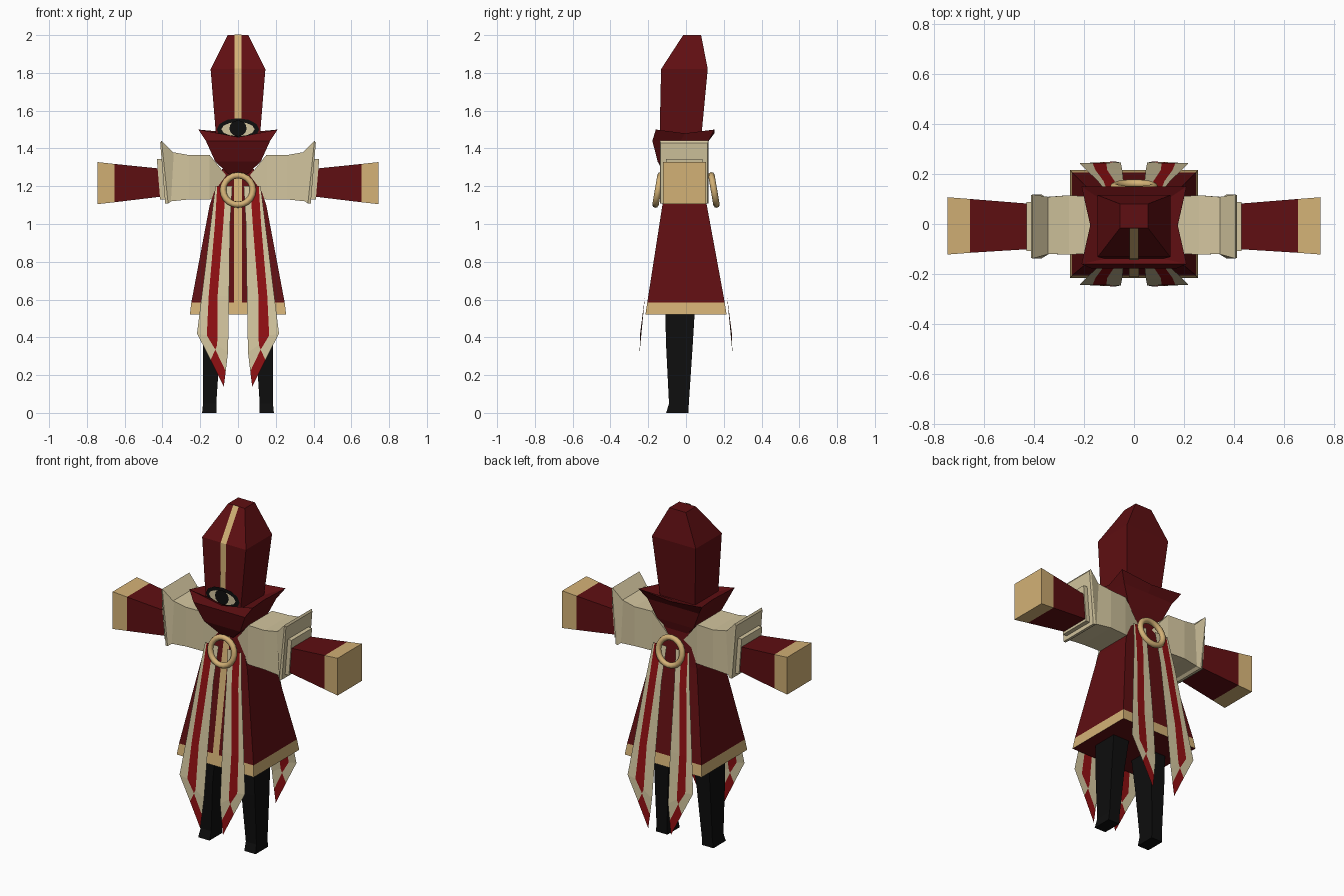
import bpy, bmesh, math

if "Cube" in bpy.data.objects:
    bpy.data.objects.remove(bpy.data.objects["Cube"])

def material(name, rgb):
    m = bpy.data.materials.new(name)
    m.diffuse_color = (*rgb, 1)
    m.use_nodes = True
    m.node_tree.nodes["Principled BSDF"].inputs["Base Color"].default_value = m.diffuse_color
    return m

RED = material("dark_red", (.114, .0046, .006))
BRIGHT = material("bright_red", (.28, .0048, .006))
CREAM = material("cream", (.65, .56, .345))
GOLD = material("gold", (.65, .44, .18))
BLACK = material("black", (.0044, .0044, .0044))

def build(name, verts, faces, mats, idx=None, solid=True):
    me = bpy.data.meshes.new(name)
    me.from_pydata(verts, [], faces)
    for m in mats:
        me.materials.append(m)
    for i, k in enumerate(idx or []):
        me.polygons[i].material_index = k
    if solid:
        bm = bmesh.new()
        bm.from_mesh(me)
        bmesh.ops.recalc_face_normals(bm, faces=bm.faces)
        bm.to_mesh(me)
        bm.free()
    ob = bpy.data.objects.new(name, me)
    bpy.context.collection.objects.link(ob)
    return ob

def loft(name, rings, mats, bands=None):
    """Skin equal-sized rings and cap both ends; bands gives a material per step."""
    n, k = len(rings[0]), len(rings)
    bands = bands or [0] * (k - 1)
    verts = [p for r in rings for p in r]
    faces, idx = [], []
    for j in range(k - 1):
        for i in range(n):
            a, b = j * n + i, j * n + (i + 1) % n
            faces.append((a, b, b + n, a + n))
            idx.append(bands[j])
    faces += [tuple(range(n))[::-1], tuple(range((k - 1) * n, k * n))]
    return build(name, verts, faces, mats, idx + [0, bands[-1]])

def level(x0, x1, y0, y1, z):
    return [(x0, y0, z), (x1, y0, z), (x1, y1, z), (x0, y1, z)]

def upright(s, xb, xt, y0, y1, z0, z1):
    return [(s * xb, y0, z0), (s * xb, y1, z0), (s * xt, y1, z1), (s * xt, y0, z1)]

def ribbon(name, path, half, mat):
    """Narrow flat strip along (y, z) points."""
    verts = [(s * half, y, z) for y, z in path for s in (-1, 1)]
    faces = [(2 * i + 2, 2 * i, 2 * i + 1, 2 * i + 3)[::1] for i in range(len(path) - 1)]
    return build(name, verts, faces, [mat], solid=False)

def disc(name, rx, rz, z, y, mat, n=12):
    verts = [(rx * math.cos(t * 2 * math.pi / n), y, z + rz * math.sin(t * 2 * math.pi / n))
             for t in range(n)]
    return build(name, verts, [tuple(range(n))], [mat], solid=False)

# Robe with a gold hem
loft("robe", [level(-.255, .255, -.215, .215, .52), level(-.247, .247, -.205, .205, .585),
              level(-.15, .15, -.125, .11, 1.1), level(-.085, .085, -.09, .085, 1.29)],
     [RED, GOLD], [1, 0, 0])
ribbon("robe_stripe", [(-.096, 1.29), (-.131, 1.1), (-.211, .585)], .02, GOLD)

# Tall hat
loft("hat", [level(-.115, .115, -.14, .08, 1.45), level(-.145, .145, -.132, .115, 1.82),
             level(-.055, .055, -.015, .08, 2.0)], [RED])
ribbon("hat_stripe", [(-.144, 1.55), (-.138, 1.822), (-.018, 2.003)], .018, GOLD)

# Face opening with a single eye
disc("face_opening", .112, .06, 1.5, -.145, BLACK)
disc("eye_white", .088, .038, 1.502, -.149, CREAM)
disc("iris", .046, .043, 1.506, -.153, BLACK)

# Flared collar with pointed corners
def collar_ring(hx, yf, yb, z, mid_x=None, dip=0, in_y=0):
    mx = mid_x or hx
    c = (yf + yb) / 2
    return [(-hx, yf, z), (0, yf + in_y, z - dip), (hx, yf, z), (mx, c, z - dip / 2),
            (hx, yb, z), (0, yb - in_y, z - dip / 2), (-hx, yb, z), (-mx, c, z - dip / 2)]

loft("collar", [collar_ring(.045, -.11, .08, 1.26), collar_ring(.12, -.15, .10, 1.33),
                collar_ring(.17, -.178, .12, 1.44), collar_ring(.21, -.16, .15, 1.5, .175, .04),
                collar_ring(.12, -.14, .09, 1.462)], [RED])

for s, side in ((-1, "left"), (1, "right")):
    # Shoulder pad, flared cuff and inner band
    loft(side + "_shoulder_pad", [upright(s, .08, .04, -.09, .09, 1.15, 1.23),
                                  upright(s, .15, .15, -.118, .108, 1.13, 1.365),
                                  upright(s, .26, .26, -.122, .115, 1.13, 1.365),
                                  upright(s, .355, .345, -.12, .108, 1.12, 1.38)], [CREAM])
    loft(side + "_shoulder_cuff", [upright(s, .355, .34, -.12, .108, 1.12, 1.375),
                                   upright(s, .37, .405, -.138, .118, 1.108, 1.442),
                                   upright(s, .385, .412, -.135, .115, 1.108, 1.43)], [CREAM])
    loft(side + "_cuff_band", [upright(s, .37, .38, -.107, .087, 1.13, 1.345),
                               upright(s, .412, .43, -.107, .087, 1.13, 1.345)], [CREAM])
    # Sleeve with gold end
    loft(side + "_sleeve", [upright(s, .38, .38, -.098, .078, 1.148, 1.29),
                            upright(s, .655, .655, -.115, .1, 1.115, 1.318),
                            upright(s, .745, .745, -.122, .107, 1.105, 1.328)],
         [RED, GOLD], [0, 1])
    # Leg with small foot
    xs = lambda a, b: (s * a, s * b)
    loft(side + "_leg", [level(*xs(.115, .19), -.105, .012, 0),
                         level(*xs(.115, .185), -.09, .015, .05),
                         level(*xs(.095, .185), -.105, .035, .35),
                         level(*xs(.065, .18), -.112, .05, .6)], [BLACK])

# Striped sash tails, two in front and two behind
DEPTH = [(1.2, .14), (1.0, .172), (.62, .217), (.42, .243), (.14, .25)]

def depth(z):
    for (za, ya), (zb, yb) in zip(DEPTH, DEPTH[1:]):
        if z >= zb:
            return ya + (yb - ya) * (za - z) / (za - zb)
    return DEPTH[-1][1]

ROWS = [(1.2, (.12, .11, .065, .03)), (1.0, (.145, .122, .078, .042)),
        (.62, (.192, .155, .108, .047))]
END = [(.217, .42), (.165, .41), (.11, .36), (.053, .32)]
TIP = [(.12, .335), (.145, .28), (.065, .22), (.075, .14)]

for f, place in ((-1, "front"), (1, "back")):
    for s, side in ((-1, "left"), (1, "right")):
        flat = [(x, z) for z, xs in ROWS for x in xs] + END + TIP
        verts = [(s * x, f * depth(z), z) for x, z in flat]
        faces, idx = [], []
        for r in range(3):
            for c in range(3):
                a = r * 4 + c
                faces.append((a, a + 1, a + 5, a + 4))
                idx.append(c % 2)
        # Pointed end: stripe closes, then opens into a coloured tip
        faces += [(13, 14, 16), (12, 13, 16, 17), (14, 15, 18, 16), (17, 16, 18, 19)]
        idx += [1, 0, 0, 1]
        if s * f > 0:
            faces = [q[::-1] for q in faces]
        build(f"{place}_{side}_sash", verts, faces, [CREAM, BRIGHT], idx, solid=False)
    # Ring holding the sash
    bpy.ops.mesh.primitive_torus_add(major_segments=20, minor_segments=8, major_radius=.079,
                                     minor_radius=.017, location=(0, f * .148, 1.18),
                                     rotation=(math.pi / 2 + f * .17, 0, 0))
    ring = bpy.context.object
    ring.name = place + "_ring"
    ring.data.materials.append(GOLD)
    bpy.ops.object.shade_smooth_by_angle(angle=math.radians(50))
